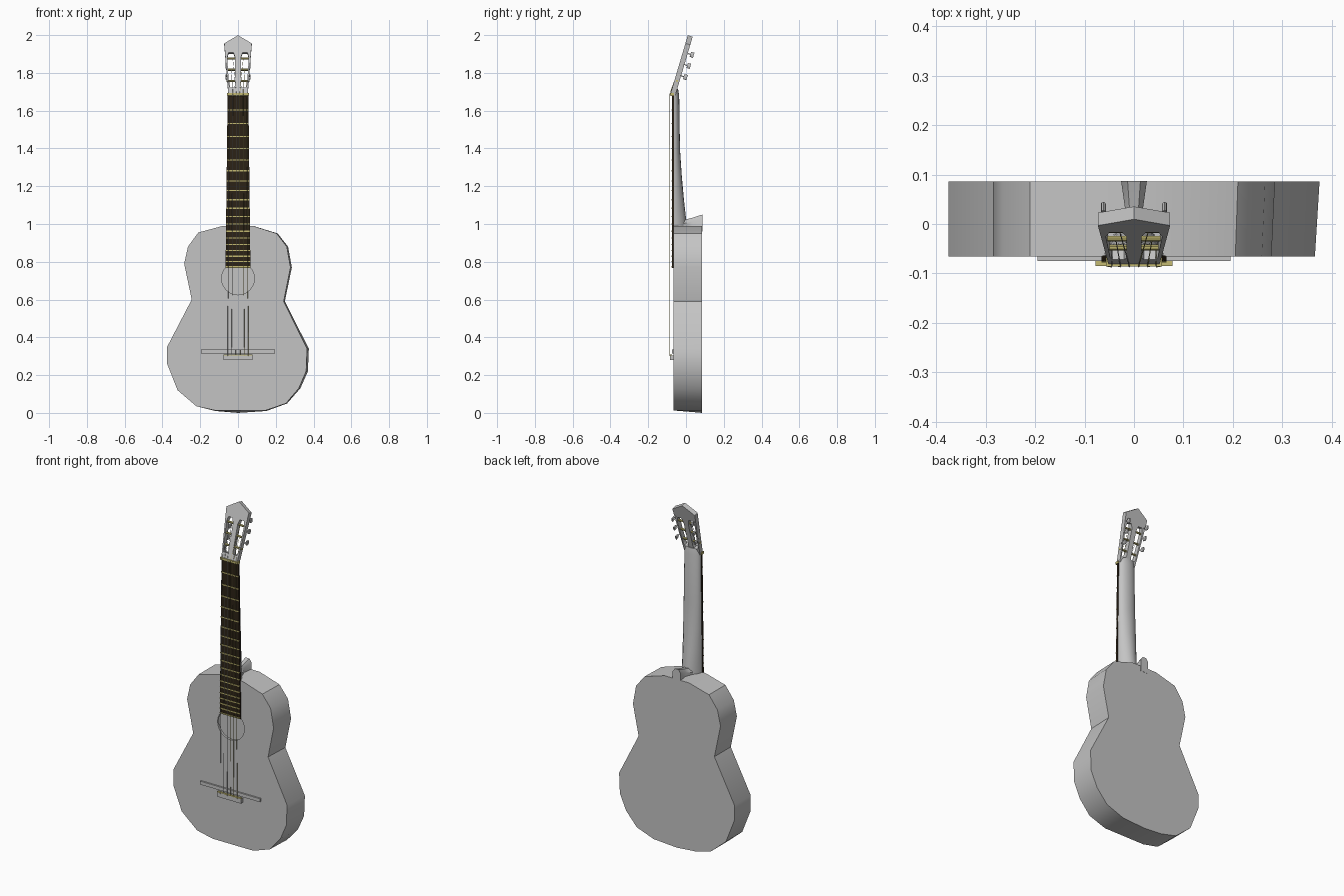
import bpy, bmesh, math
from mathutils import Matrix, Vector

old = bpy.data.objects.get("Cube")
if old:
    bpy.data.objects.remove(old, do_unlink=True)


def material(name, rgb):
    m = bpy.data.materials.new(name)
    m.use_nodes = True
    m.diffuse_color = (*rgb, 1)
    m.node_tree.nodes["Principled BSDF"].inputs["Base Color"].default_value = (*rgb, 1)
    return m


GREY = material("light grey", (0.55, 0.55, 0.55))
DARK = material("dark brown", (0.025, 0.016, 0.008))
BRASS = material("pale brass", (0.56, 0.5, 0.17))
WORLD = Matrix.Identity(4)


def loft(name, rings, mat, frame=WORLD):
    """Skin equal-length rings of points and cap both ends."""
    bm = bmesh.new()
    loops = [[bm.verts.new(frame @ Vector(p)) for p in ring] for ring in rings]
    n = len(loops[0])
    for a, b in zip(loops, loops[1:]):
        for i in range(n):
            j = (i + 1) % n
            bm.faces.new((a[i], a[j], b[j], b[i]))
    bm.faces.new(loops[0])
    bm.faces.new(loops[-1])
    bmesh.ops.recalc_face_normals(bm, faces=bm.faces)
    me = bpy.data.meshes.new(name)
    bm.to_mesh(me)
    bm.free()
    me.materials.append(mat)
    ob = bpy.data.objects.new(name, me)
    bpy.context.collection.objects.link(ob)
    return ob


def prism(name, outline, y0, y1, mat, frame=WORLD):
    return loft(name, [[(x, y, z) for x, z in outline] for y in (y0, y1)], mat, frame)


def box(name, centre, size, mat, frame=WORLD):
    (cx, cy, cz), (w, d, h) = centre, [s / 2 for s in size]
    outline = [(cx - w, cz - h), (cx + w, cz - h), (cx + w, cz + h), (cx - w, cz + h)]
    return prism(name, outline, cy - d, cy + d, mat, frame)


def rod(name, a, b, r, mat, sides=6, frame=WORLD):
    a, b = Vector(a), Vector(b)
    q = (b - a).to_track_quat("Z", "Y")
    turn = [2 * math.pi * i / sides for i in range(sides)]
    rim = [q @ Vector((r * math.cos(t), r * math.sin(t), 0)) for t in turn]
    return loft(name, [[p + v for v in rim] for p in (a, b)], mat, frame)


def cut(target, cutter):
    mod = target.modifiers.new("cut", "BOOLEAN")
    mod.object = cutter
    mod.solver = "EXACT"
    cutter.hide_render = True
    cutter.hide_viewport = True
    cutter.display_type = "WIRE"


# Body: outline of the back, drawn in slightly for the front
outline = [(0.08, 0.99), (0.21, 0.95), (0.265, 0.88), (0.285, 0.77), (0.248, 0.59),
           (0.375, 0.34), (0.37, 0.22), (0.33, 0.13), (0.26, 0.05), (0.15, 0.01),
           (0, 0), (-0.12, 0.01), (-0.22, 0.035), (-0.32, 0.12), (-0.375, 0.26),
           (-0.375, 0.35), (-0.245, 0.6), (-0.285, 0.79), (-0.265, 0.88),
           (-0.21, 0.955), (-0.08, 0.99)]
front = [(x * 0.975 if x > 0 else x, -0.066, max(z, 0.013)) for x, z in outline]
body = loft("body", [[(x, 0.086, z) for x, z in outline], front], GREY)
cut(body, rod("soundhole_cutter", (0, -0.2, 0.712), (0, -0.054, 0.712), 0.087, GREY, 24))

# Neck: rounded sections, getting deeper and more pointed towards the heel
ARC = [math.pi * i / 10 for i in range(11)]


def neck_ring(z, half, back, point):
    return [(half * math.cos(t), -0.067 + (back + 0.067) * math.sin(t) ** point, z)
            for t in ARC]


neck = loft("neck", [neck_ring(*s) for s in (
    (0.97, 0.061, 0.003, 1.3), (1.03, 0.06, 0.0, 1.3), (1.12, 0.059, -0.01, 1.2),
    (1.25, 0.058, -0.022, 1), (1.4, 0.056, -0.032, 0.9), (1.68, 0.052, -0.036, 0.9),
    (1.715, 0.049, -0.042, 0.9))], GREY)

# Heel: narrow tab running to the back of the body
heel = loft("heel", [[(-w, y, 0.96), (-w, y, top - 0.02), (-w / 2, y, top),
                      (w / 2, y, top), (w, y, top - 0.02), (w, y, 0.96)]
                     for y, w, top in ((-0.03, 0.04, 1.02), (0.0, 0.03, 1.025),
                                       (0.03, 0.018, 1.032), (0.087, 0.026, 1.05))], GREY)

# Fretboard and frets
NUT_Z, SCALE, END_Z = 1.68, 1.36, 0.768


def half_width(z):
    return 0.055 + 0.011 * (NUT_Z - z) / (NUT_Z - END_Z)


wn, we = half_width(NUT_Z), half_width(END_Z)
prism("fretboard", [(-we, END_Z), (we, END_Z), (wn, NUT_Z), (-wn, NUT_Z)],
      -0.075, -0.064, DARK)
for n in range(1, 20):
    z = NUT_Z - SCALE * (1 - 2 ** (-n / 12))
    box(f"fret_{n}", (0, -0.0755, z), (2 * half_width(z), 0.005, 0.006), BRASS)
box("nut", (0, -0.075, NUT_Z + 0.006), (0.114, 0.022, 0.014), BRASS)

# Headstock, tilted back, with two open slots
TILT = Matrix.Translation((0, -0.085, NUT_Z)) @ Matrix.Rotation(math.radians(-16.5), 4, "X")
head = prism("headstock", [(-0.05, 0), (0.05, 0), (0.053, 0.03), (0.073, 0.288),
                           (0, 0.333), (-0.073, 0.288), (-0.053, 0.03)],
             0, 0.027, GREY, TILT)
slot = [(0.02, 0.045), (0.043, 0.045), (0.048, 0.06), (0.057, 0.21), (0.05, 0.238),
        (0.024, 0.238), (0.015, 0.21), (0.015, 0.06)]
rollers = (0.085, 0.147, 0.208)
for side, sx in (("left", 1), ("right", -1)):
    cut(head, prism(f"{side}_slot_cutter", [(x * sx, z) for x, z in slot],
                    -0.05, 0.08, GREY, TILT))
    # Tuning machines
    for i, s in enumerate(rollers):
        rod(f"{side}_roller_{i}", (0.012 * sx, 0.014, s), (0.06 * sx, 0.014, s),
            0.006, BRASS, 8, TILT)
        k = s + 0.032
        rod(f"{side}_post_{i}", (0.062 * sx, 0.02, k), (0.062 * sx, 0.05, k),
            0.003, GREY, 6, TILT)
        prism(f"{side}_knob_{i}", [(0.062 * sx + 0.005 * math.cos(t), k + 0.014 * math.sin(t))
                                   for t in [math.pi * j / 4 for j in range(8)]],
              0.042, 0.06, GREY, TILT)

# Bridge: long bar, tie block and saddle strip
box("bridge_bar", (0, -0.069, 0.325), (0.39, 0.012, 0.02), GREY)
box("tie_block", (0, -0.074, 0.292), (0.155, 0.022, 0.026), GREY)
box("saddle", (0, -0.079, 0.307), (0.155, 0.012, 0.004), BRASS)

# Strings: bridge to nut, then down to the rollers
for i in range(6):
    u = (i - 2.5) / 2.5
    mat = BRASS if u > 0 else GREY
    nut = Vector((0.045 * u, -0.0865, NUT_Z + 0.008))
    rod(f"string_{i}", (0.055 * u, -0.085, 0.3), nut, 0.0012, mat, 4)
    s = rollers[i if i < 3 else 5 - i]
    peg = TILT @ Vector((math.copysign(0.028 + 0.008 * (abs(u) * 2.5 - 0.5), u), 0.008, s))
    rod(f"string_end_{i}", nut, peg, 0.001, mat, 4)

# Smooth the rounded parts, keeping creases
bpy.ops.object.select_all(action="DESELECT")
for ob in (body, neck, heel):
    ob.select_set(True)
bpy.context.view_layer.objects.active = body
bpy.ops.object.shade_smooth_by_angle(angle=math.radians(30))
